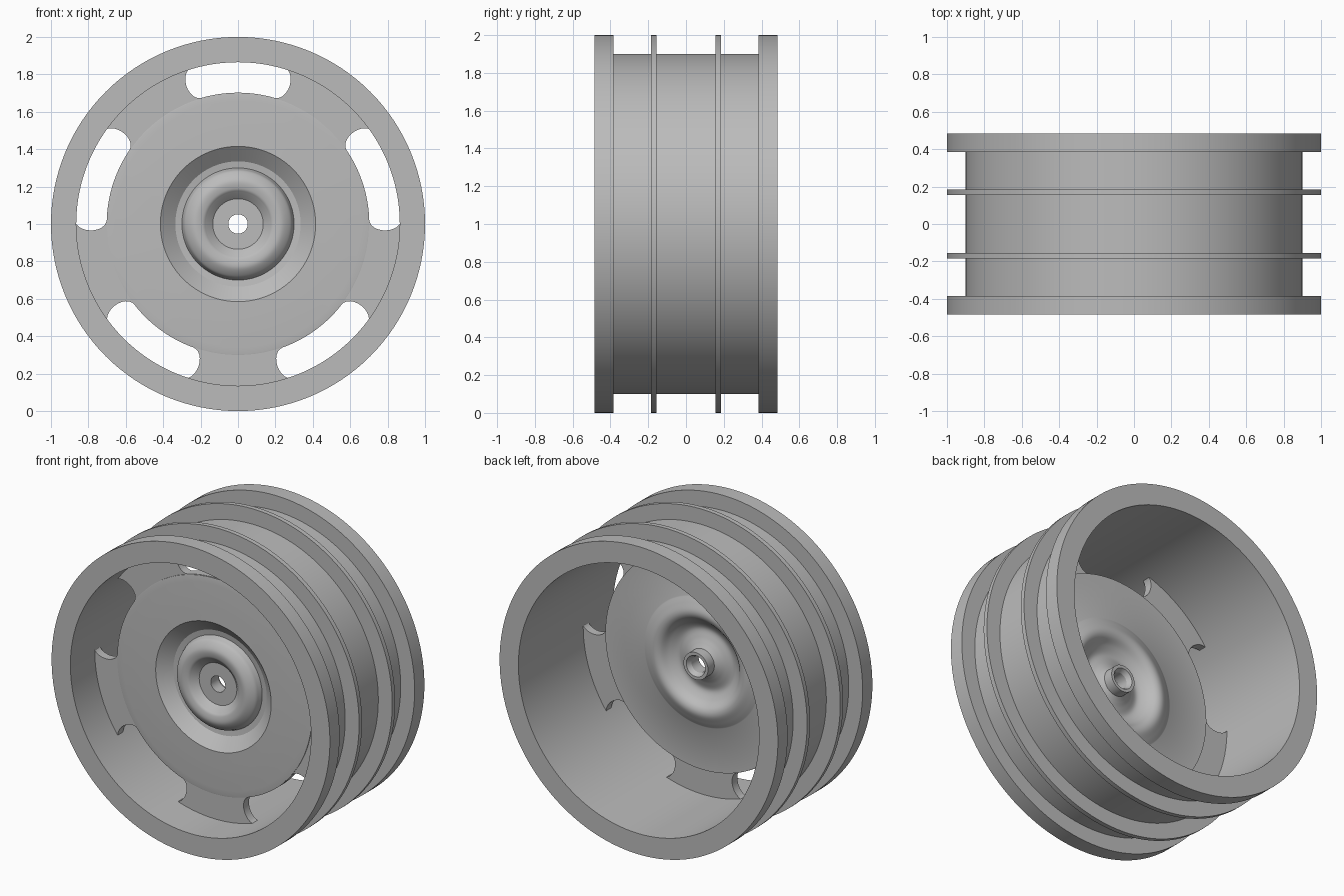
import bpy, bmesh, math
from mathutils import Matrix, Vector

cube = bpy.data.objects.get("Cube")
if cube:
    bpy.data.objects.remove(cube, do_unlink=True)

SEGMENTS = 128
CENTRE = Vector((0, 0, 1))

grey = bpy.data.materials.new("satin_grey")
grey.use_nodes = True
colour = (0.5, 0.5, 0.5, 1)
grey.diffuse_color = colour
grey.node_tree.nodes["Principled BSDF"].inputs["Base Color"].default_value = colour


def add_object(name, bm):
    bmesh.ops.recalc_face_normals(bm, faces=bm.faces)
    mesh = bpy.data.meshes.new(name)
    bm.to_mesh(mesh)
    bm.free()
    mesh.materials.append(grey)
    obj = bpy.data.objects.new(name, mesh)
    bpy.context.collection.objects.link(obj)
    return obj


def lathe(name, profile):
    """Spin a closed (radius, depth) profile around the axle."""
    bm = bmesh.new()
    verts = [bm.verts.new((r, y, 1)) for r, y in profile]
    edges = [bm.edges.new((v, verts[i - 1])) for i, v in enumerate(verts)]
    bmesh.ops.spin(bm, geom=verts + edges, cent=CENTRE, axis=(0, 1, 0),
                   angle=math.tau, steps=SEGMENTS, use_duplicate=False)
    bmesh.ops.remove_doubles(bm, verts=bm.verts, dist=0.0001)
    return add_object(name, bm)


def smooth(obj, degrees=28):
    bpy.ops.object.select_all(action='DESELECT')
    obj.select_set(True)
    bpy.context.view_layer.objects.active = obj
    bpy.ops.object.shade_smooth_by_angle(angle=math.radians(degrees))


def curve(points, steps=6):
    """Smooth spline through the points."""
    pts = [Vector(p) for p in points]
    pts = [2 * pts[0] - pts[1]] + pts + [2 * pts[-1] - pts[-2]]
    out = []
    for a, b, c, d in zip(pts, pts[1:], pts[2:], pts[3:]):
        for i in range(steps):
            t = i / steps
            p = 0.5 * (2 * b + (c - a) * t + (2 * a - 5 * b + 4 * c - d) * t**2
                       + (3 * b - a - 3 * c + d) * t**3)
            out.append(tuple(p))
    return out + [tuple(points[-1])]


# Barrel with wide end flanges and two thin fins
BORE, DRUM, OUTER = 0.865, 0.9, 1.0
bands = [(-0.485, -0.385), (-0.185, -0.155), (0.155, 0.185), (0.385, 0.485)]
rim = [(BORE, -0.485)]
for start, end in bands:
    rim += [(DRUM, start), (OUTER, start), (OUTER, end), (DRUM, end)]
rim = [rim[0]] + rim[2:-1] + [(BORE, 0.485)]
smooth(lathe("rim_barrel", rim))

# Flat ring that carries the slots
PLATE_FRONT, PLATE_BACK = -0.235, -0.18
ring = lathe("slotted_ring", [(0.69, PLATE_FRONT), (0.868, PLATE_FRONT),
                              (0.868, PLATE_BACK), (0.69, PLATE_BACK)])


def slot_cutter(count=5, inner=0.702, outer=0.875, half=math.radians(20.5)):
    """Curved slots with rounded ends, evenly spaced from the top."""
    bm = bmesh.new()
    mid, cap = (inner + outer) / 2, (outer - inner) / 2
    tip = half - 0.06 / mid
    outline = []
    for side in (1, -1):
        radius = outer if side > 0 else inner
        for i in range(25):
            a = side * tip * (2 * i / 24 - 1)
            outline.append((radius * math.sin(a), radius * math.cos(a)))
        end = Matrix.Rotation(-side * tip, 2)
        for i in range(1, 12):
            t = math.pi * i / 12
            local = Vector((side * 0.06 * math.sin(t), mid + side * cap * math.cos(t)))
            outline.append(tuple(end @ local))
    for k in range(count):
        turn = Matrix.Rotation(math.tau * k / count, 2)
        pts = [turn @ Vector(p) for p in outline]
        face = bm.faces.new([bm.verts.new((p.x, -0.3, 1 + p.y)) for p in pts])
        out = bmesh.ops.extrude_face_region(bm, geom=[face])["geom"]
        bmesh.ops.translate(bm, vec=(0, 0.2, 0),
                            verts=[g for g in out if isinstance(g, bmesh.types.BMVert)])
    return add_object("slot_cutter", bm)


cutter = slot_cutter()
cutter.hide_render = True
cutter.hide_set(True)
cut = ring.modifiers.new("slots", 'BOOLEAN')
cut.object = cutter
cut.operation = 'DIFFERENCE'
cut.solver = 'EXACT'
# Apply the cut, then drop the helper
done = bpy.data.meshes.new_from_object(
    ring.evaluated_get(bpy.context.evaluated_depsgraph_get()))
ring.modifiers.clear()
ring.data = done
bpy.data.objects.remove(cutter, do_unlink=True)
smooth(ring)

# Pressed centre disc: shallow dome, recess, rounded bulge and hub tube
front = [(0.7, -0.172), (0.7, -0.24)]
front += curve([(0.695, -0.241), (0.55, -0.248), (0.415, -0.252)], 4)
front += [(0.335, -0.185), (0.3, -0.18)]
front += curve([(0.295, -0.195), (0.28, -0.225), (0.235, -0.253),
                (0.19, -0.25), (0.167, -0.235)])
front += [(0.135, -0.205), (0.052, -0.205)]
back = [(0.052, -0.13), (0.068, -0.1), (0.088, -0.1), (0.088, -0.165)]
back += curve([(0.11, -0.18), (0.15, -0.2), (0.2, -0.212), (0.25, -0.185),
               (0.29, -0.145), (0.33, -0.135), (0.38, -0.153), (0.42, -0.172)])
smooth(lathe("centre_disc", front + back))
